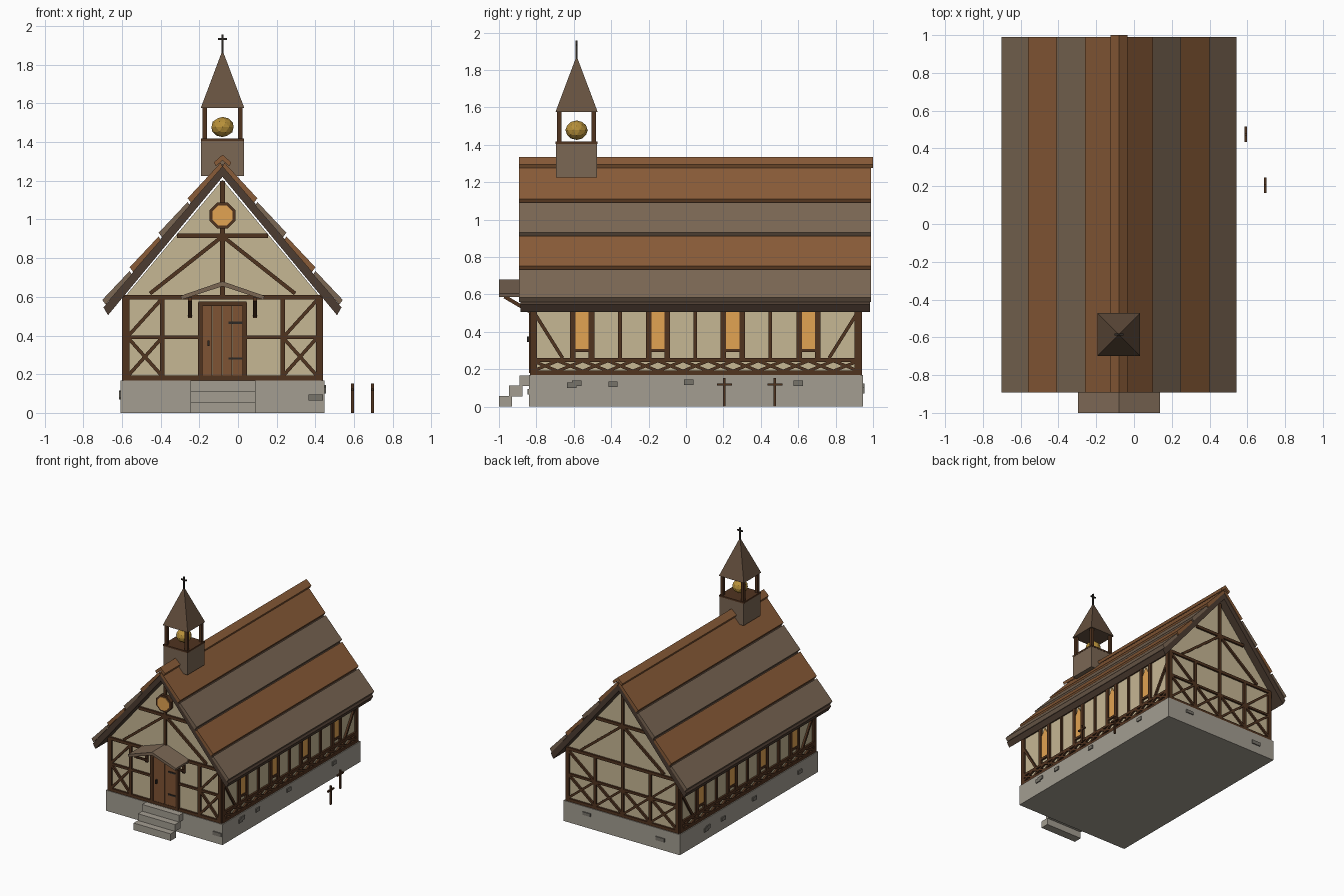
import bpy, bmesh
from math import cos, sin, pi, radians
from mathutils import Vector, Matrix

if "Cube" in bpy.data.objects:
    bpy.data.objects.remove(bpy.data.objects["Cube"])

C, H = -0.08, 0.505            # building centre in x, half width of walls
Y0, Y1 = -0.82, 0.925          # front and back wall planes


def mat(name, hexcode):
    rgb = [int(hexcode[i:i + 2], 16) / 255 for i in (0, 2, 4)]
    m = bpy.data.materials.new(name)
    m.diffuse_color = [((v + 0.055) / 1.055) ** 2.4 for v in rgb] + [1]
    m.use_nodes = True
    m.node_tree.nodes["Principled BSDF"].inputs["Base Color"].default_value = m.diffuse_color
    return m


TIMBER, PLASTER = mat("timber", "50331f"), mat("plaster", "c6b794")
STONE, STONE2 = mat("stone", "a39d91"), mat("dark_stone", "77736a")
ORANGE, GREY = mat("warm_shingle", "8a5c38"), mat("grey_shingle", "7b6754")
DARK, SPIRE = mat("roof_edge", "4c3c31"), mat("spire", "66513f")
GLASS, GOLD = mat("glass", "e2a352"), mat("gold", "b8913a")
DOOR, IRON = mat("door", "7f5434"), mat("iron", "2c2825")


def finish(name, bm, m):
    bmesh.ops.recalc_face_normals(bm, faces=bm.faces)
    me = bpy.data.meshes.new(name)
    bm.to_mesh(me)
    bm.free()
    me.materials.append(m)
    ob = bpy.data.objects.new(name, me)
    bpy.context.collection.objects.link(ob)
    return ob


def boxes(name, m, items):
    """items: (x0, x1, y0, y1, z0, z1)"""
    bm = bmesh.new()
    for x0, x1, y0, y1, z0, z1 in items:
        M = Matrix.Translation(((x0 + x1) / 2, (y0 + y1) / 2, (z0 + z1) / 2)) @ \
            Matrix.Diagonal((x1 - x0, y1 - y0, z1 - z0, 1))
        bmesh.ops.create_cube(bm, size=1, matrix=M)
    return finish(name, bm, m)


def prism(name, m, pts, axis, a, b):
    """Extrude 2D points (u, z) along axis 'x' or 'y' from a to b."""
    bm = bmesh.new()
    f = bm.faces.new([bm.verts.new((u, a, z) if axis == 'y' else (a, u, z)) for u, z in pts])
    r = bmesh.ops.extrude_face_region(bm, geom=[f])
    d = (0, b - a, 0) if axis == 'y' else (b - a, 0, 0)
    bmesh.ops.translate(bm, verts=[v for v in r["geom"] if isinstance(v, bmesh.types.BMVert)], vec=d)
    return finish(name, bm, m)


def beams(name, m, plane, normal, segs, w=0.024, t=0.03):
    """Straight timbers (u0, z0, u1, z1[, width]) lying in a wall plane."""
    bm, n = bmesh.new(), Vector(normal)
    for s in segs:
        p, q = Vector(plane(s[0], s[1])), Vector(plane(s[2], s[3]))
        d = (q - p).normalized()
        R = Matrix((d, n.cross(d), n)).transposed().to_4x4()
        width = s[4] if len(s) > 4 else w
        M = Matrix.Translation((p + q) / 2) @ R @ Matrix.Diagonal(((q - p).length, width, t, 1))
        bmesh.ops.create_cube(bm, size=1, matrix=M)
    return finish(name, bm, m)


def cross_brace(a, b, c, d, w):
    return [(a, c, b, d, w), (a, d, b, c, w)]


# foundation, stones and steps
boxes("foundation", STONE, [(C - .527, C + .527, -.84, .946, 0, .168)])
boxes("steps", STONE, [(-.245, .09, -1 + .055 * i, -.93 + .055 * i, .055 * i, .055 * i + .057) for i in range(3)])
stones = [(.365, .44, -.848, -.83, .065, .095), (-.47, -.39, .93, .954, .07, .1), (.2, .27, .93, .954, .1, .125)]
for y, z in ((-.61, .115), (-.585, .125), (-.39, .12), (.015, .13), (.6, .125)):
    stones.append((.44, .456, y - .025, y + .025, z - .015, z + .015))
    stones.append((C - .536, C - .52, -y - .025, -y + .025, z - .045, z - .015))
boxes("foundation_stones", STONE2, stones)

# plaster walls with gables
prism("walls", PLASTER, [(C - H, .168), (C + H, .168), (C + H, .6), (C, 1.205), (C - H, .6)], 'y', Y0, Y1)

# front and back timber frame
gable = [(0, .6, 0, 1.2), (-.235, .915, .235, .915)]
for s in (-1, 1):
    gable += [(s * .375, .617, s * .01, .905, .02), (s * .497, .168, s * .497, .6, .03)]
sill_plate = [(-.51, .18, .51, .18), (-.51, .597, .51, .597)]
front = gable + sill_plate
for s in (-1, 1):
    front += [(s * .312, .18, s * .312, .6), (s * .5, .39, s * .12, .39, .018)]
    front += cross_brace(s * .312, s * .49, .19, .39, .018)
    a, b = sorted((s * .318, s * .49))
    front.append((a, .395, b, .585, .018))
back = gable + sill_plate + [(-.5, .39, .5, .39, .018)]
for i in range(4):
    u = -.497 + i * .2485
    back += cross_brace(u, u + .2485, .19, .39, .018)
    back.append((u, .18, u, .6))
back += [(s * .49, .58, s * .26, .395, .018) for s in (-1, 1)]
beams("front_timbers", TIMBER, lambda u, z: (C + u, Y0, z), (0, -1, 0), front)
beams("back_timbers", TIMBER, lambda u, z: (C + u, Y1, z), (0, 1, 0), back)

# side timber frames and lancet windows
win = (-.555, -.15, .25, .655)
side = [(Y0, .18, Y1, .18), (Y0, .25, Y1, .25, .02), (Y0, .59, Y1, .59, .03)]
side += [(y, .168, y, .6, .032) for y in (Y0 + .008, Y1 - .008)]
side += [(y, .25, y, .6, .02) for y in (-.353, .05, .45)]
side += [(-.81, .5, -.66, .26, .018), (.915, .5, .765, .26, .018)]
for i in range(13):
    u = -.82 + i * .134
    side += cross_brace(u, u + .134, .19, .245, .016)
for y in win:
    side += [(y + s * .05, .25, y + s * .05, .6, .03) for s in (-1, 1)]
    side += [(y - .05, .3, y + .05, .3, .018)]
for s, label in ((1, "right"), (-1, "left")):
    x = C + s * H
    beams(label + "_timbers", TIMBER, lambda u, z: (x, u, z), (s, 0, 0), side)
    for y in win:
        prism(label + "_window", GLASS, [(y - .037, .305), (y + .037, .305), (y + .037, .5), (y, .565), (y - .037, .5)],
              'x', x - .01, x + s * .008)

# round gable window
for name, m, r, y in (("round_window_frame", TIMBER, .072, -.85), ("round_window_glass", GLASS, .056, -.855)):
    prism(name, m, [(C + r * cos(pi / 8 + i * pi / 4), 1.02 + r * sin(pi / 8 + i * pi / 4)) for i in range(8)],
          'y', y, Y0)

# door
beams("door_frame", TIMBER, lambda u, z: (C + u, Y0, z), (0, -1, 0),
      [(-.115, .18, -.115, .57), (.115, .18, .115, .57), (-.125, .565, .125, .565)], t=.04)
boxes("door_planks", DOOR, [(C - .104 + .052 * i, C - .054 + .052 * i, -.832, -.81, .18, .56) for i in range(4)])
boxes("door_straps", IRON, [(C + .03, C + .104, -.837, -.83, z, z + .012) for z in (.275, .46)])
boxes("door_handle", IRON, [(C - .077, C - .067, -.85, -.83, .345, .375)])

# porch roof and brackets
for s in (-1, 1):
    prism("porch_roof", GREY, [(C, .68), (C + s * .217, .605), (C + s * .212, .585), (C, .655)], 'y', -1, Y0)
    beams("porch_bracket", TIMBER, lambda u, z: (C + s * .168, u, z), (1, 0, 0),
          [(Y0, .5, -.97, .588, .02), (Y0 - .008, .49, Y0 - .008, .59, .018)], t=.02)

# main roof: base slab plus four overlapping rows per side
for s in (-1, 1):
    prism("roof_slab", DARK, [(C, 1.22), (C + s * .592, .505), (C + s * .615, .545), (C, 1.285)], 'y', -.885, .985)
    rows = (.01, .18, .33, .48, .622)
    for i in range(4):
        a, b = rows[i], rows[i + 1]
        za, zb = 1.305 - 1.19 * a, 1.324 - 1.19 * b
        prism("roof_row", GREY if i % 2 else ORANGE,
              [(C + s * a, za), (C + s * b, zb), (C + s * (b - .018), zb - .024), (C + s * (a - .01), za - .02)],
              'y', -.893, .99)
    prism("ridge_cap", ORANGE, [(C, 1.335), (C + s * .045, 1.295), (C + s * .035, 1.275), (C, 1.305)],
          'y', -.893, 1)

# bell tower
TY = -.585
boxes("tower_base", GREY, [(C - .11, C + .11, TY - .11, TY + .11, 1.225, 1.41)])
boxes("tower_floor", TIMBER, [(C - .112, C + .112, TY - .112, TY + .112, 1.405, 1.418)])
boxes("tower_posts", TIMBER, [(C + i * .092 - .012, C + i * .092 + .012, TY + j * .092 - .012, TY + j * .092 + .012,
                               1.41, 1.58) for i in (-1, 1) for j in (-1, 1)])
bm = bmesh.new()
bmesh.ops.create_cone(bm, cap_ends=True, segments=4, radius1=.113 * 2 ** .5, radius2=0, depth=.3,
                      matrix=Matrix.Translation((C, TY, 1.725)) @ Matrix.Rotation(radians(45), 4, 'Z'))
finish("spire", bm, SPIRE)
bm = bmesh.new()
bmesh.ops.create_icosphere(bm, subdivisions=2, radius=.06,
                           matrix=Matrix.Translation((C, TY, 1.478)) @ Matrix.Diagonal((1, 1, .87, 1)))
finish("bell", bm, GOLD)
boxes("spire_cross", IRON, [(C - .006, C + .006, TY - .006, TY + .006, 1.85, 1.957),
                            (C - .024, C + .024, TY - .005, TY + .005, 1.928, 1.938)])

# grave crosses
for x, y in ((.592, .475), (.695, .205)):
    boxes("grave_cross", TIMBER, [(x - .007, x + .007, y - .007, y + .007, 0, .153),
                                  (x - .006, x + .006, y - .04, y + .04, .112, .125)])
